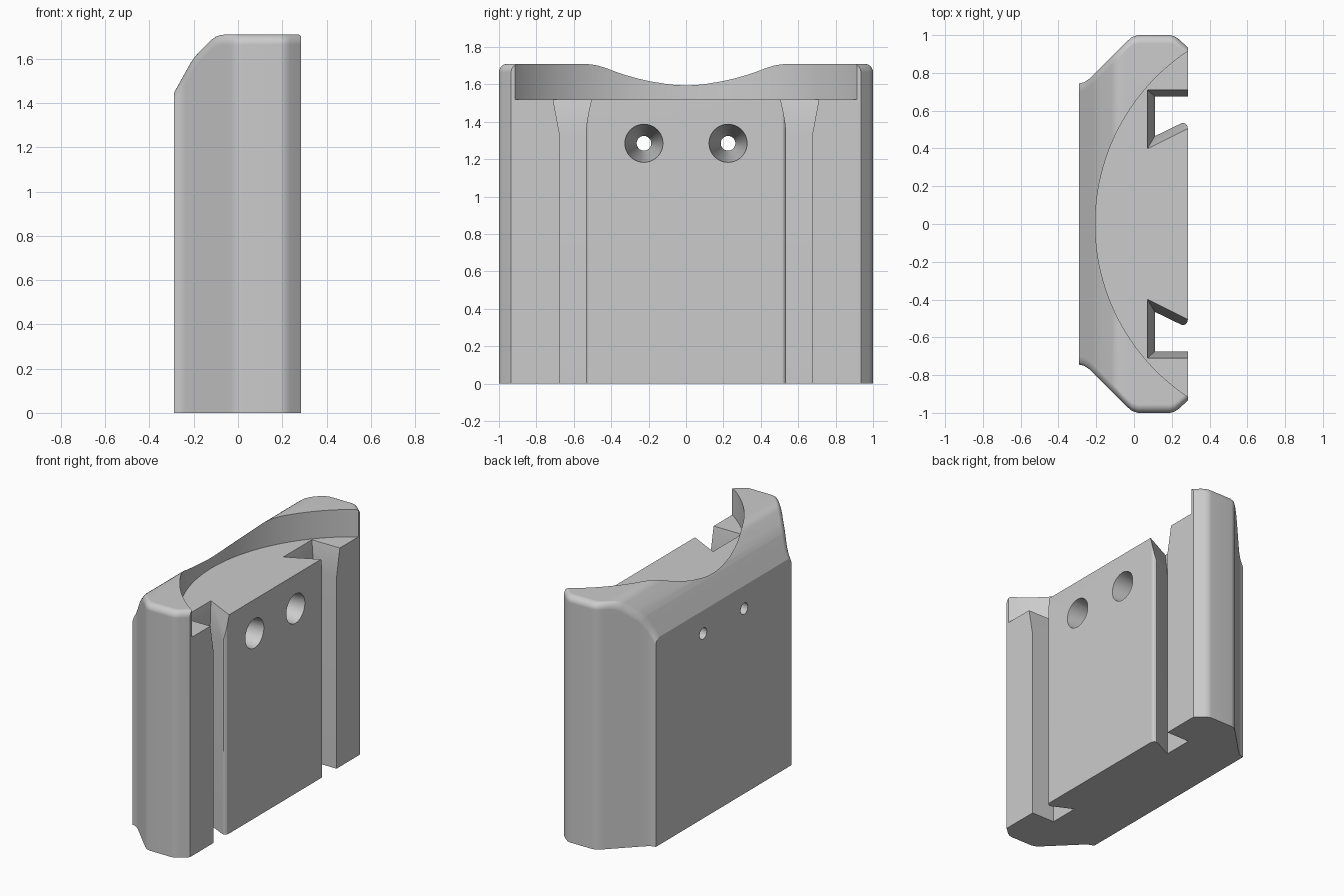
import bpy, bmesh, math

if "Cube" in bpy.data.objects:
    bpy.data.objects.remove(bpy.data.objects["Cube"])

grey = bpy.data.materials.new("plain grey")
grey.use_nodes = True
grey.diffuse_color = (0.6, 0.6, 0.6, 1)
grey.node_tree.nodes["Principled BSDF"].inputs["Base Color"].default_value = (0.6, 0.6, 0.6, 1)


def loft(name, rings):
    """Closed solid through matching rings of points."""
    bm = bmesh.new()
    loops = [[bm.verts.new(p) for p in ring] for ring in rings]
    for a, b in zip(loops, loops[1:]):
        for i in range(len(a)):
            j = (i + 1) % len(a)
            bm.faces.new((a[i], a[j], b[j], b[i]))
    bm.faces.new(loops[0])
    bm.faces.new(loops[-1])
    bmesh.ops.recalc_face_normals(bm, faces=bm.faces)
    mesh = bpy.data.meshes.new(name)
    bm.to_mesh(mesh)
    bm.free()
    mesh.materials.append(grey)
    obj = bpy.data.objects.new(name, mesh)
    bpy.context.collection.objects.link(obj)
    return obj


def lerp(points, x):
    for (x0, v0), (x1, v1) in zip(points, points[1:]):
        if x <= x1:
            return v0 + (v1 - v0) * (x - x0) / (x1 - x0)
    return points[-1][1]


def circle(r, n):
    return [(r * math.cos(2 * math.pi * i / n), r * math.sin(2 * math.pi * i / n)) for i in range(n)]


# Body: half width and top height along the depth, with rounded top edges
half_width = [(-0.29, 0.745), (-0.265, 0.75), (-0.24, 0.766), (-0.21, 0.794), (-0.035, 0.969),
              (-0.01, 0.99), (0.02, 1.0), (0.19, 1.0), (0.213, 0.994), (0.235, 0.98), (0.285, 0.935)]
top_height = [(-0.29, 1.445), (-0.25, 1.517), (-0.215, 1.58), (-0.195, 1.609), (-0.17, 1.636),
              (-0.12, 1.686), (-0.1, 1.7), (-0.08, 1.707), (-0.055, 1.71), (0.285, 1.71)]
fillet = 0.045
stations = sorted({p[0] for p in half_width + top_height})
rings = []
for x in stations:
    w, h = lerp(half_width, x), lerp(top_height, x)
    side = [(w, 0)]
    for k in range(7):
        a = k * math.pi / 12
        side.append((w - fillet * (1 - math.cos(a)), h - fillet * (1 - math.sin(a))))
    rings.append([(x, y, z) for y, z in side] + [(x, -y, z) for y, z in reversed(side)])
body = loft("holder_body", rings)

cutters = []

# Round pocket in the top
cutters.append(loft("pocket_cutter", [[(0.894 + u, v, z) for u, v in circle(1.099, 160)] for z in (1.52, 2.0)]))

# Undercut grooves, flared at the top, and tapered screw holes
groove = [(0.32, 0.675), (0.11, 0.675), (0.11, 0.465), (0.25, 0.533), (0.262, 0.535),
          (0.273, 0.531), (0.281, 0.522), (0.285, 0.508), (0.32, 0.5)]
flare_low = [(0.32, 0.675), (0.11, 0.675), (0.11, 0.465), (0.32, 0.57)]
flare_high = [(0.32, 0.711), (0.07, 0.711), (0.07, 0.397), (0.32, 0.522)]
for s in (1, -1):
    cutters.append(loft("groove_cutter", [[(x, s * y, z) for x, y in groove] for z in (-0.1, 1.56)]))
    cutters.append(loft("flare_cutter", [[(x, s * y, z) for x, y in pts]
                                         for pts, z in ((flare_low, 1.33), (flare_high, 1.523))]))
    cutters.append(loft("hole_cutter", [[(x, s * 0.225 + u, 1.285 + v) for u, v in circle(r, 40)]
                                        for x, r in ((-0.3, 0.038), (0.295, 0.103))]))

bpy.ops.object.select_all(action="DESELECT")
bpy.context.view_layer.objects.active = body
body.select_set(True)
for cutter in cutters:
    mod = body.modifiers.new("cut", "BOOLEAN")
    mod.operation = "DIFFERENCE"
    mod.solver = "EXACT"
    mod.object = cutter
    bpy.ops.object.modifier_apply(modifier=mod.name)
    bpy.data.objects.remove(cutter)

bpy.ops.object.shade_smooth_by_angle(angle=math.radians(25))
weighted = body.modifiers.new("weighted_normals", "WEIGHTED_NORMAL")
weighted.keep_sharp = True
